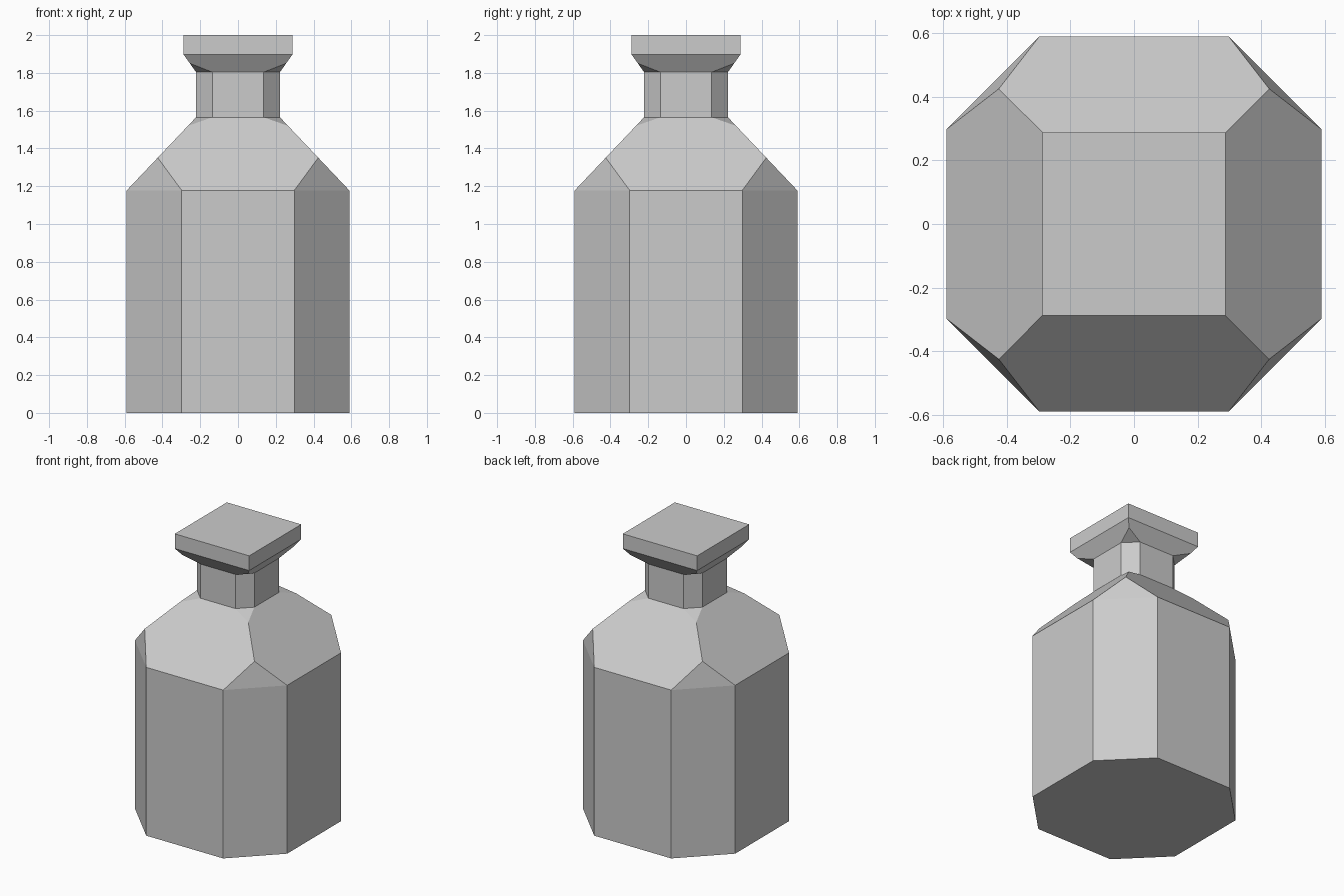
import bpy, bmesh
from mathutils import Matrix

if "Cube" in bpy.data.objects:
    bpy.data.objects.remove(bpy.data.objects["Cube"])

ROT = [Matrix.Rotation(k * 1.5707963268, 3, 'Z') for k in range(4)]


def slope(p, q, w):
    """Mitre point at half width w, on the plane through rows p and q."""
    t = (w - p[1]) / (q[1] - p[1])
    return (w, w, p[2] + t * (q[2] - p[2]))


def shell(name, bands, cap_bottom=False, cap_top=False):
    """Four-sided shell. Each band is one flat face per side, outlined by rows of
    (half width, distance from axis, z); the gaps at the corners become chamfers."""
    bm = bmesh.new()

    def face(points):
        unique = []
        for p in points:
            if all((p - u).length > 1e-5 for u in unique):
                unique.append(p)
        if len(unique) > 2:
            bm.faces.new([bm.verts.new(p) for p in unique])

    def pt(k, row, side):
        return ROT[k % 4] @ Matrix.Translation((side * row[0], -row[1], row[2])).translation

    for k in range(4):
        for rows in bands:
            face([pt(k, r, 1) for r in rows] + [pt(k, r, -1) for r in reversed(rows)])
            for a, b in zip(rows, rows[1:]):
                face([pt(k, a, 1), pt(k + 1, a, -1), pt(k + 1, b, -1), pt(k, b, 1)])
    for use, row in ((cap_bottom, bands[0][0]), (cap_top, bands[-1][-1])):
        if use:
            face([pt(k, row, s) for k in range(4) for s in (-1, 1)])
    bmesh.ops.remove_doubles(bm, verts=bm.verts, dist=1e-5)
    bmesh.ops.recalc_face_normals(bm, faces=bm.faces)
    mesh = bpy.data.meshes.new(name)
    bm.to_mesh(mesh)
    bm.free()
    bpy.context.collection.objects.link(bpy.data.objects.new(name, mesh))


# Key cross-sections
base = (0.298, 0.589, 0.0)
wall_top = (0.298, 0.589, 1.178)
neck_low = (0.136, 0.222, 1.565)
neck_top = (0.136, 0.222, 1.804)
lip_low = (0.288, 0.288, 1.897)
lip_top = (0.288, 0.288, 2.0)

# Octagonal body with a mitred shoulder
shell("bottle_body", [
    [base, wall_top],
    [wall_top, slope(wall_top, neck_low, 0.425), slope(wall_top, neck_low, 0.265), neck_low],
], cap_bottom=True)

# Chamfered neck
shell("bottle_neck", [[neck_low, neck_top]])

# Flared square stopper
shell("bottle_stopper", [
    [neck_top, slope(neck_top, lip_low, 0.255), lip_low],
    [lip_low, lip_top],
], cap_top=True)
